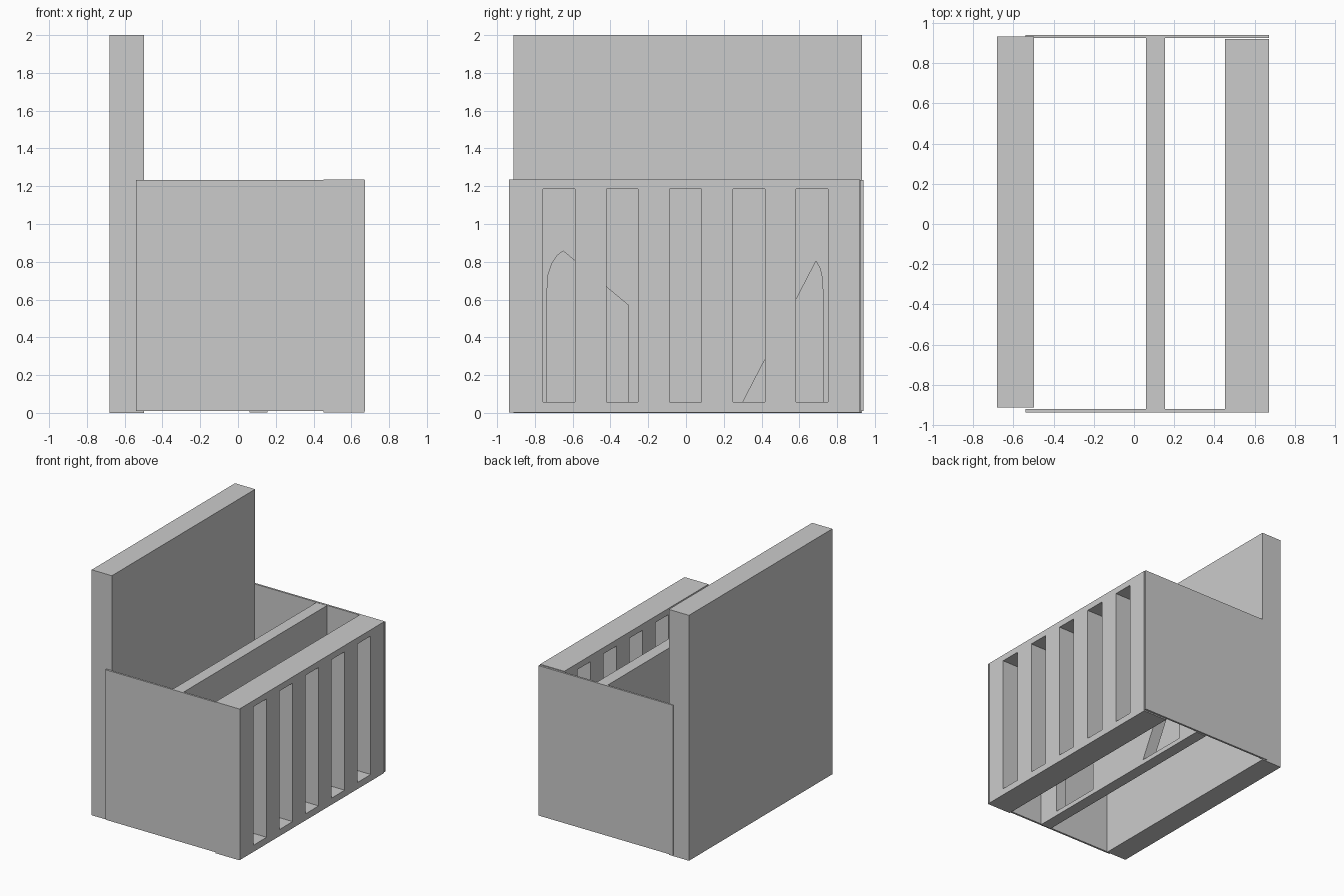
import bpy
from math import pi

if "Cube" in bpy.data.objects:
    bpy.data.objects.remove(bpy.data.objects["Cube"])


def box(name, x, y, z):
    """Box from its min/max range on each axis."""
    bpy.ops.mesh.primitive_cube_add(size=1, location=[sum(r) / 2 for r in (x, y, z)])
    ob = bpy.context.object
    ob.name = name
    ob.scale = [r[1] - r[0] for r in (x, y, z)]
    bpy.ops.object.transform_apply(location=False, rotation=False, scale=True)
    return ob


def rect(y, z):
    return [(y[0], z[0]), (y[1], z[0]), (y[1], z[1]), (y[0], z[1])]


def pierced_wall(name, x, outline, holes):
    """Flat (y, z) outline with openings, extruded over the x range."""
    curve = bpy.data.curves.new(name, 'CURVE')
    curve.dimensions = '2D'
    curve.fill_mode = 'BOTH'
    curve.extrude = (x[1] - x[0]) / 2
    for points in [outline] + holes:
        spline = curve.splines.new('POLY')
        spline.points.add(len(points) - 1)
        for p, (u, v) in zip(spline.points, points):
            p.co = (u, v, 0, 1)
        spline.use_cyclic_u = True
    ob = bpy.data.objects.new(name, curve)
    bpy.context.collection.objects.link(ob)
    ob.location.x = sum(x) / 2
    ob.rotation_euler = (pi / 2, 0, pi / 2)
    bpy.ops.object.select_all(action='DESELECT')
    ob.select_set(True)
    bpy.context.view_layer.objects.active = ob
    bpy.ops.object.convert(target='MESH')
    bpy.ops.object.shade_flat()


# Tall back wall
box("back_wall", (-0.68, -0.498), (-0.913, 0.933), (0, 2))

# Thin side panels
for name, y in (("near_side_panel", (-0.936, -0.92)), ("far_side_panel", (0.924, 0.94))):
    box(name, (-0.54, 0.672), y, (0.01, 1.232))

# Thick barred front wall with five slots
slots = [rect((-0.757 + i * 0.335, -0.588 + i * 0.335), (0.057, 1.185)) for i in range(5)]
pierced_wall("barred_wall", (0.453, 0.67), rect((-0.938, 0.92), (0.003, 1.236)), slots)

# Middle partition with two broken arched openings
sill = 0.04
broken_arch = [(-0.735, sill), (-0.305, sill), (-0.305, 0.57), (-0.65, 0.857),
               (-0.68, 0.835), (-0.71, 0.79), (-0.73, 0.73), (-0.735, 0.655)]
slanted_gap = [(0.292, sill), (0.725, sill), (0.725, 0.64), (0.72, 0.72),
               (0.71, 0.765), (0.688, 0.803)]
pierced_wall("partition", (0.06, 0.155), rect((-0.922, 0.926), (0.003, 1.23)),
             [broken_arch, slanted_gap])
